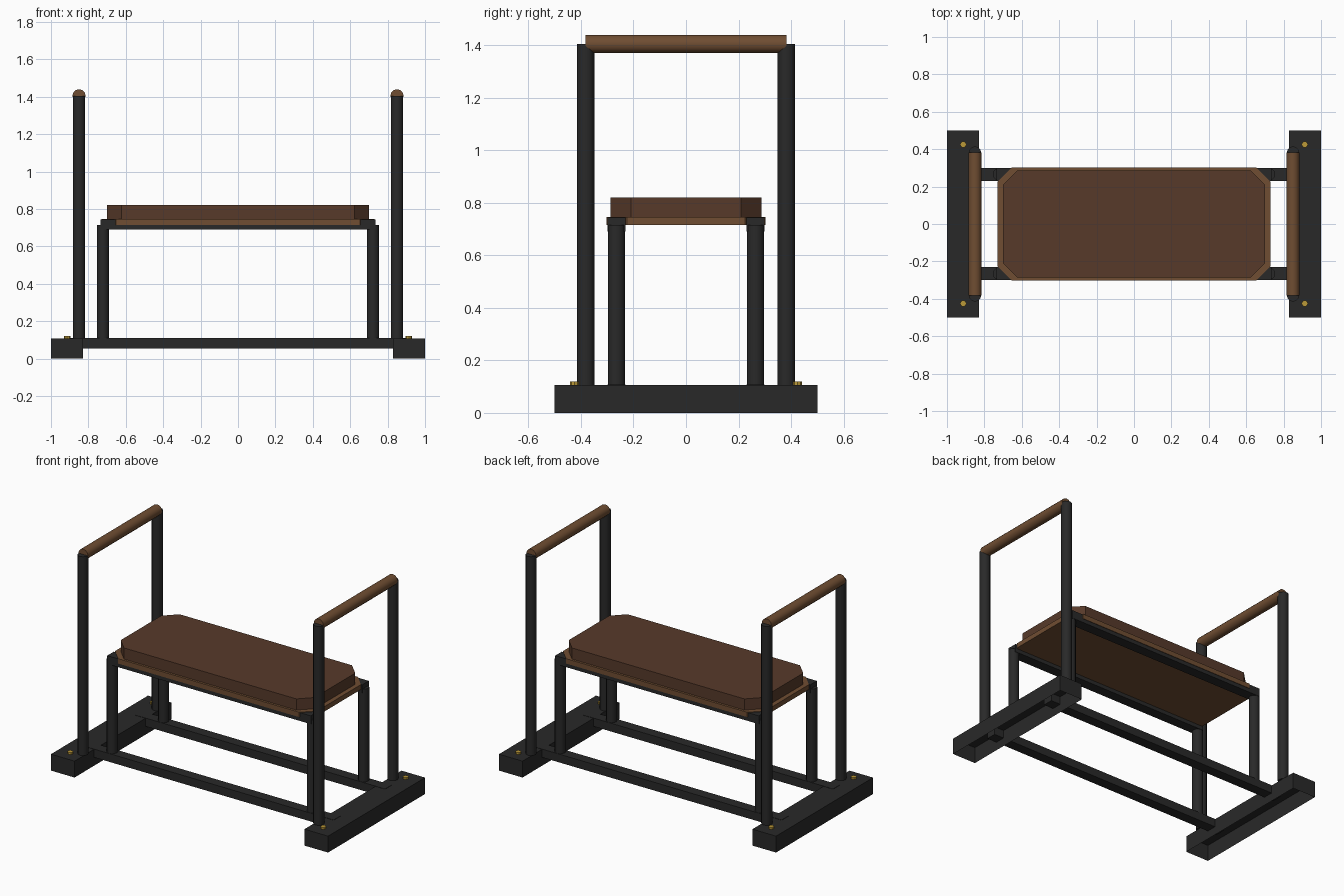
import bpy, bmesh, math
from mathutils import Matrix

if "Cube" in bpy.data.objects:
    bpy.data.objects.remove(bpy.data.objects["Cube"])


def material(name, rgb):
    m = bpy.data.materials.new(name)
    m.diffuse_color = (*rgb, 1)
    m.use_nodes = True
    m.node_tree.nodes["Principled BSDF"].inputs["Base Color"].default_value = m.diffuse_color
    return m


STEEL = material("dark_steel", (0.022, 0.022, 0.022))
WOOD = material("wood", (0.16, 0.075, 0.032))
LEATHER = material("leather", (0.095, 0.042, 0.023))
BRASS = material("brass", (0.5, 0.32, 0.04))


def finish(name, bm, mat, smooth=False):
    me = bpy.data.meshes.new(name)
    bmesh.ops.recalc_face_normals(bm, faces=bm.faces)
    bm.to_mesh(me)
    bm.free()
    if smooth:
        me.shade_smooth()
        me.set_sharp_from_angle(angle=math.radians(40))
    me.materials.append(mat)
    ob = bpy.data.objects.new(name, me)
    bpy.context.collection.objects.link(ob)


def box(name, x0, x1, y0, y1, z0, z1, mat, open_bottom=False):
    bm = bmesh.new()
    bmesh.ops.create_cube(bm, size=1)
    bm.transform(Matrix.Translation(((x0 + x1) / 2, (y0 + y1) / 2, (z0 + z1) / 2))
                 @ Matrix.Diagonal((x1 - x0, y1 - y0, z1 - z0, 1)))
    me_low = [f for f in bm.faces if all(v.co.z < z0 + 1e-4 for v in f.verts)]
    if open_bottom:
        # normals stay outward because they are fixed before the face is removed
        bmesh.ops.delete(bm, geom=me_low, context='FACES_ONLY')
    finish(name, bm, mat)


def rod(name, centre, radius, length, mat, axis='Z', sides=12):
    bm = bmesh.new()
    bmesh.ops.create_cone(bm, cap_ends=True, segments=sides,
                          radius1=radius, radius2=radius, depth=length)
    if axis == 'Y':
        bm.transform(Matrix.Rotation(math.pi / 2, 4, 'X'))
    bm.transform(Matrix.Translation(centre))
    finish(name, bm, mat, smooth=True)


def octagon_slab(name, hx, hy, cut, z0, z1, mat):
    bm = bmesh.new()
    pts = [(hx, hy - cut), (hx - cut, hy), (cut - hx, hy), (-hx, hy - cut),
           (-hx, cut - hy), (cut - hx, -hy), (hx - cut, -hy), (hx, cut - hy)]
    face = bm.faces.new([bm.verts.new((x, y, z0)) for x, y in pts])
    top = bmesh.ops.extrude_face_region(bm, geom=[face])["geom"]
    bmesh.ops.translate(bm, vec=(0, 0, z1 - z0),
                        verts=[v for v in top if isinstance(v, bmesh.types.BMVert)])
    if not any(all(abs(v.co.z - z0) < 1e-5 for v in f.verts) for f in bm.faces):
        bm.faces.new([v for v in bm.verts if abs(v.co.z - z0) < 1e-5])
    finish(name, bm, mat)


FOOT_TOP = 0.107

for sx, side in ((-1, "left"), (1, "right")):
    # hollow foot, open underneath
    xa, xb = sorted((sx * 1.0, sx * 0.83))
    box(f"{side}_foot", xa, xb, -0.5, 0.5, 0, FOOT_TOP, STEEL, open_bottom=True)
    # wooden grip across the two posts
    rod(f"{side}_handle", (sx * 0.85, 0, 1.405), 0.035, 0.764, WOOD, axis='Y')
    for sy, end in ((-1, "front"), (1, "back")):
        # tall post, seat leg and bolt
        rod(f"{side}_{end}_post", (sx * 0.85, sy * 0.382, (FOOT_TOP + 1.405) / 2),
            0.033, 1.405 - FOOT_TOP, STEEL)
        rod(f"{side}_{end}_leg", (sx * 0.722, sy * 0.265, (FOOT_TOP + 0.715) / 2),
            0.033, 0.715 - FOOT_TOP, STEEL)
        rod(f"{side}_{end}_bolt", (sx * 0.913, sy * 0.425, FOOT_TOP + 0.006),
            0.017, 0.014, BRASS, sides=8)

for sy, end in ((-1, "front"), (1, "back")):
    # floor rail and seat rail
    ya, yb = sorted((sy * 0.231, sy * 0.299))
    box(f"{end}_floor_rail", -0.9, 0.9, ya, yb, 0.055, FOOT_TOP + 0.002, STEEL)
    box(f"{end}_seat_rail", -0.735, 0.735, ya, yb, 0.69, 0.744, STEEL)

# seat board and cushion
octagon_slab("seat_board", 0.73, 0.302, 0.077, 0.715, 0.747, WOOD)
octagon_slab("cushion", 0.70, 0.287, 0.078, 0.747, 0.82, LEATHER)
